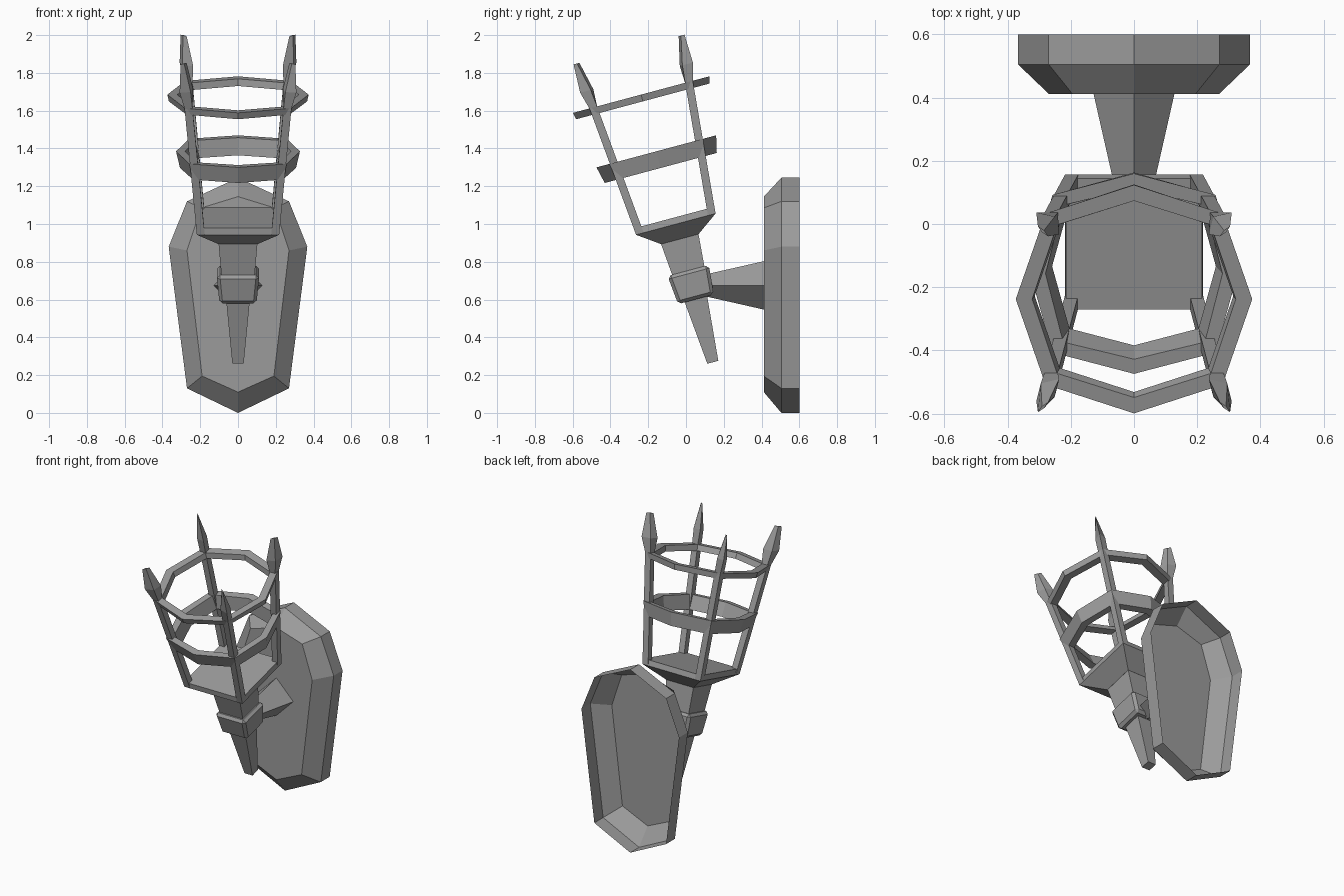
import bpy, bmesh, math
from mathutils import Matrix

cube = bpy.data.objects.get("Cube")
if cube:
    bpy.data.objects.remove(cube, do_unlink=True)

GREY = (0.33, 0.33, 0.33, 1.0)
iron = bpy.data.materials.new("grey_iron")
iron.use_nodes = True
iron.diffuse_color = GREY
iron.node_tree.nodes["Principled BSDF"].inputs["Base Color"].default_value = GREY

# The torch leans forward: its local z runs along the handle
LEAN = Matrix.Translation((0, 0.142, 0.268)) @ Matrix.Rotation(math.radians(15), 4, 'X')


def loft(name, loops, matrix=Matrix(), wrap=False, cap_start=True, cap_end=True):
    """Bridge equal-sized loops of points into a flat-shaded mesh."""
    bm = bmesh.new()
    rows = [[bm.verts.new(p) for p in loop] for loop in loops]
    pairs = list(zip(rows, rows[1:]))
    if wrap:
        pairs.append((rows[-1], rows[0]))
    for a, b in pairs:
        n = len(a)
        for i in range(n):
            j = (i + 1) % n
            bm.faces.new((a[i], a[j], b[j], b[i]))
    if not wrap:
        if cap_start:
            bm.faces.new(rows[0])
        if cap_end:
            bm.faces.new(rows[-1])
    bmesh.ops.recalc_face_normals(bm, faces=bm.faces)
    mesh = bpy.data.meshes.new(name)
    bm.to_mesh(mesh)
    bm.free()
    mesh.materials.append(iron)
    obj = bpy.data.objects.new(name, mesh)
    obj.matrix_world = matrix
    bpy.context.collection.objects.link(obj)
    return obj


def square(half, t):
    return [(half, half, t), (-half, half, t), (-half, -half, t), (half, -half, t)]


def tapered(name, sections):
    return loft(name, [square(h, t) for t, h in sections], LEAN)


# Handle, collar and flared tray
tapered("handle", [(0, 0.03), (0.35, 0.062), (0.5, 0.088), (0.68, 0.103)])
collar = tapered("collar", [(0.345, 0.098), (0.503, 0.113)])
bevel = collar.modifiers.new("chamfer", 'BEVEL')
bevel.width = 0.017
bevel.segments = 1
tapered("tray", [(0.675, 0.103), (0.757, 0.218), (0.793, 0.215)])


# Corner posts ending in blade-like spikes
def post(name, sx, sy):
    sections = [(0.757, 0.197, 0.021, 0.021), (1.465, 0.262, 0.021, 0.021),
                (1.56, 0.273, 0.036, 0.022), (1.714, 0.288, 0.016, 0.003)]
    loops = []
    for t, c, r, s in sections:
        pts = [(c + r, c + r), (c - s, c + s), (c - r, c - r), (c + s, c - s)]
        loops.append([(sx * x, sy * y, t) for x, y in pts])
    loft(name, loops, LEAN)


for side, sx in (("left", 1), ("right", -1)):
    for end, sy in (("front", -1), ("back", 1)):
        post(f"{end}_{side}_post", sx, sy)


# Eight-sided hoops, bowed out between the posts
def hoop(name, low, high, thick):
    (t0, mid0, corner0), (t1, mid1, corner1) = low, high
    loops = []
    for i in range(8):
        a = i * math.pi / 4
        is_corner = i % 2
        k = math.sqrt(2) if is_corner else 1
        r0, r1 = (corner0 * k, corner1 * k) if is_corner else (mid0, mid1)
        rim = [(r0 - thick, t0), (r0, t0), (r1, t1), (r1 - thick, t1)]
        loops.append([(r * math.cos(a), r * math.sin(a), t) for r, t in rim])
    loft(name, loops, LEAN, wrap=True)


hoop("lower_hoop", (1.065, 0.307, 0.238), (1.156, 0.328, 0.258), 0.048)
hoop("upper_hoop", (1.43, 0.366, 0.272), (1.467, 0.374, 0.28), 0.052)


# Hollow wall plate, open at the back
def outline(points, y):
    mirrored = [(-x, z) for x, z in reversed(points) if x > 0]
    return [(x, y, z) for x, z in points + mirrored]


outer = [(0, 0), (0.27, 0.13), (0.367, 0.88), (0.27, 1.12), (0, 1.245)]
inner = [(0, 0.11), (0.19, 0.195), (0.27, 0.86), (0.195, 1.085), (0, 1.145)]
loft("wall_plate", [outline(inner, 0.412), outline(outer, 0.505), outline(outer, 0.6)],
     cap_end=False)

# Diamond-section bracket arm
arm = []
for y, r in ((0.09, 0.055), (0.412, 0.128)):
    arm.append([(r, y, 0.675), (0, y, 0.675 + r), (-r, y, 0.675), (0, y, 0.675 - r)])
loft("bracket_arm", arm, cap_end=False)
